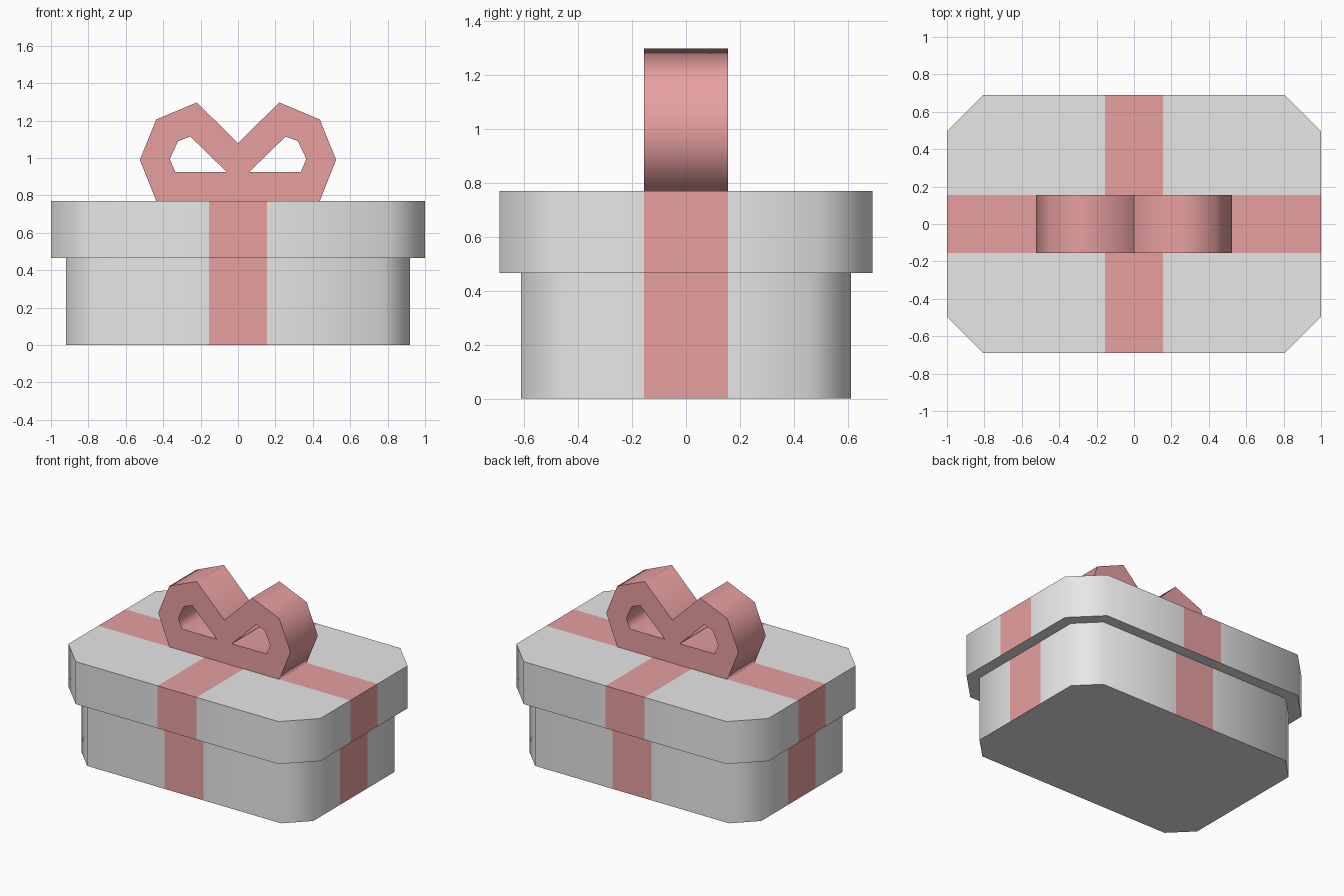
import bpy, bmesh, math
from mathutils import Vector

cube = bpy.data.objects.get("Cube")
if cube:
    bpy.data.objects.remove(cube, do_unlink=True)

BAND = 0.155  # half width of the ribbon


def material(name, color):
    m = bpy.data.materials.new(name)
    m.use_nodes = True
    m.diffuse_color = color
    m.node_tree.nodes["Principled BSDF"].inputs["Base Color"].default_value = color
    return m


grey = material("box grey", (0.8, 0.8, 0.8, 1))
pink = material("ribbon pink", (0.8, 0.35, 0.35, 1))


def finish(bm, name, mats):
    bmesh.ops.recalc_face_normals(bm, faces=bm.faces)
    mesh = bpy.data.meshes.new(name)
    bm.to_mesh(mesh)
    bm.free()
    for m in mats:
        mesh.materials.append(m)
    ob = bpy.data.objects.new(name, mesh)
    bpy.context.collection.objects.link(ob)
    bpy.ops.object.select_all(action='DESELECT')
    ob.select_set(True)
    bpy.context.view_layer.objects.active = ob
    bpy.ops.object.shade_smooth_by_angle(angle=math.radians(75))
    return ob


def extrude(bm, faces, offset):
    geom = bmesh.ops.extrude_face_region(bm, geom=faces)["geom"]
    verts = [g for g in geom if isinstance(g, bmesh.types.BMVert)]
    bmesh.ops.translate(bm, verts=verts, vec=offset)


def wrapped_block(name, hx, hy, cut, z0, z1):
    """Block with cut corners, with the ribbon bands cut into its faces."""
    bm = bmesh.new()
    outline = []
    for sx, sy in ((1, 1), (-1, 1), (-1, -1), (1, -1)):
        pair = [(sx * hx, sy * (hy - cut)), (sx * (hx - cut), sy * hy)]
        outline += pair if sx * sy > 0 else pair[::-1]
    base = bm.faces.new([bm.verts.new((x, y, z0)) for x, y in outline])
    extrude(bm, [base], (0, 0, z1 - z0))
    for axis in (Vector((1, 0, 0)), Vector((0, 1, 0))):
        for s in (-BAND, BAND):
            bmesh.ops.bisect_plane(bm, geom=bm.verts[:] + bm.edges[:] + bm.faces[:],
                                   plane_co=axis * s, plane_no=axis)
    # Ribbon everywhere but the underside
    for f in bm.faces:
        c = f.calc_center_median()
        if min(abs(c.x), abs(c.y)) < BAND and c.z > z0 + 0.01:
            f.material_index = 1
    return finish(bm, name, [grey, pink])


wrapped_block("box", 0.92, 0.61, 0.15, 0, 0.465)
wrapped_block("lid", 1.0, 0.69, 0.195, 0.465, 0.77)

# Bow: outer and inner outline of one loop, joined by strips, mirrored
outer = [(0, .77), (.437, .77), (.525, .99), (.437, 1.206), (.22, 1.297), (0, 1.078)]
inner = [(.06, .925), (.335, .925), (.365, .995), (.32, 1.09), (.255, 1.115), (.06, .925)]
bm = bmesh.new()
for side in (1, -1):
    o, i = [[bm.verts.new((side * x, -BAND, z)) for x, z in ring] for ring in (outer, inner)]
    for k in range(5):
        quad = [o[k], o[k + 1], i[k + 1], i[k]]
        bm.faces.new(quad if side > 0 else quad[::-1])
    tri = [o[5], o[0], i[0]]
    bm.faces.new(tri if side > 0 else tri[::-1])
bmesh.ops.remove_doubles(bm, verts=bm.verts, dist=0.001)
extrude(bm, bm.faces[:], (0, 2 * BAND, 0))
finish(bm, "ribbon_bow", [pink])
